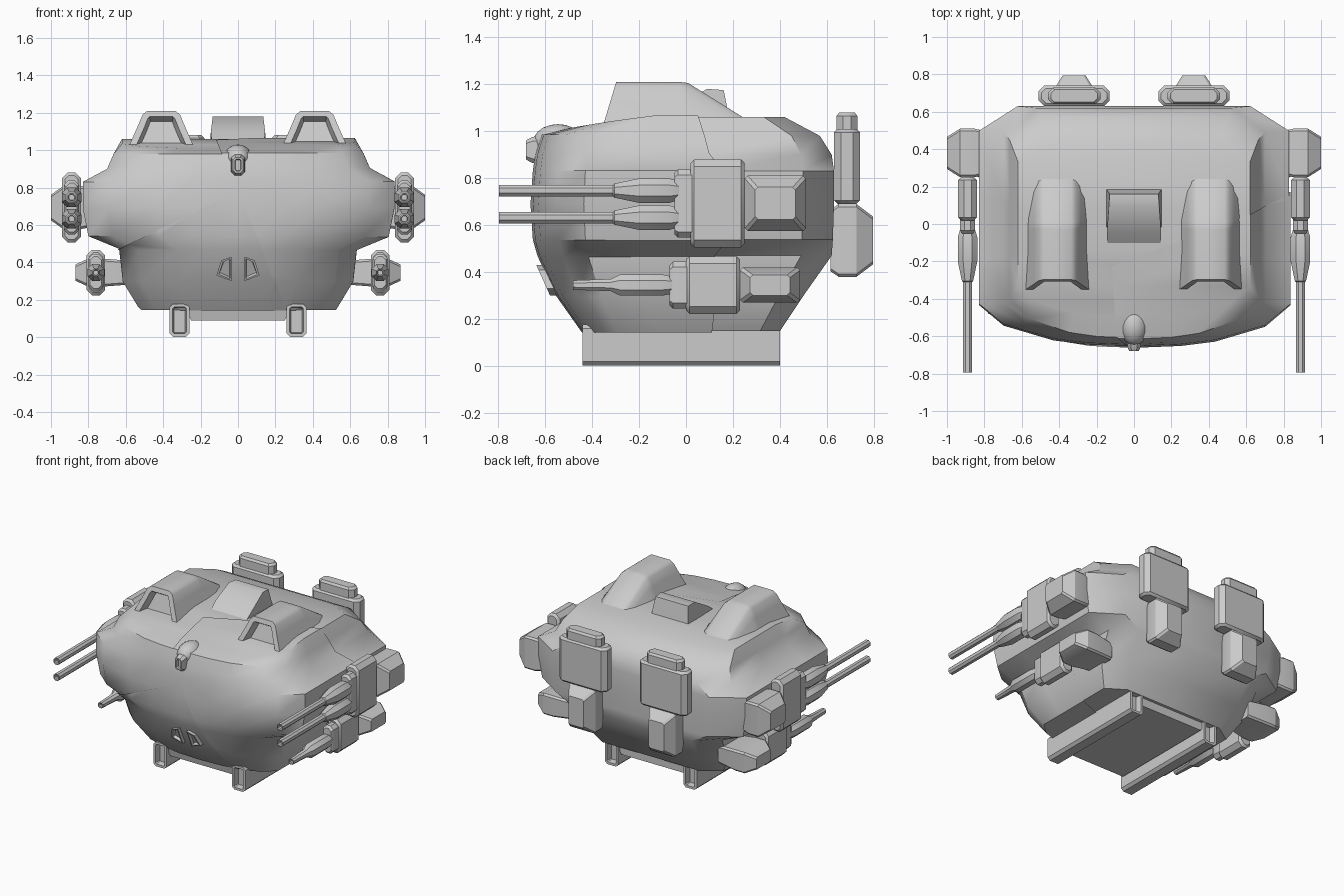
import bpy, bmesh
from mathutils import Vector

if "Cube" in bpy.data.objects:
    bpy.data.objects.remove(bpy.data.objects["Cube"])


def finish(name, bm, angle=0.6):
    bmesh.ops.recalc_face_normals(bm, faces=bm.faces)
    me = bpy.data.meshes.new(name)
    bm.to_mesh(me)
    bm.free()
    ob = bpy.data.objects.new(name, me)
    bpy.context.collection.objects.link(ob)
    bpy.ops.object.select_all(action='DESELECT')
    ob.select_set(True)
    bpy.context.view_layer.objects.active = ob
    bpy.ops.object.shade_smooth_by_angle(angle=angle)
    return ob


def loft(rings, recess=None, both=False):
    """Bridge equal-sized rings, cap ends; recess = (border, depth) of the end caps."""
    bm = bmesh.new()
    vr = [[bm.verts.new(p) for p in r] for r in rings]
    n = len(vr[0])
    for a, b in zip(vr, vr[1:]):
        for i in range(n):
            bm.faces.new((a[i], a[(i + 1) % n], b[(i + 1) % n], b[i]))
    caps = [bm.faces.new(vr[0]), bm.faces.new(vr[-1])]
    bmesh.ops.recalc_face_normals(bm, faces=bm.faces)
    if recess:
        for f in caps[:2 if both else 1]:
            bmesh.ops.inset_region(bm, faces=[f], thickness=recess[0])
            bmesh.ops.inset_region(bm, faces=[f], thickness=recess[0] * 0.4, depth=-recess[1])
    return bm


def octo(a, b, c):
    """Chamfered rectangle with half sizes a, b and chamfer c."""
    return [(a - c, -b), (a, c - b), (a, b - c), (a - c, b),
            (c - a, b), (-a, b - c), (-a, c - b), (c - a, -b)]


# Hull: stacked symmetric sections (z, half width, front, back)
SECTIONS = [(.15, .52, -.44, .40), (.30, .61, -.545, .50), (.47, .63, -.625, .62),
            (.54, .80, -.645, .625), (.69, .83, -.655, .63), (.83, .83, -.645, .63),
            (.90, .70, -.635, .62), (.98, .665, -.61, .57), (1.06, .62, -.50, .42)]
PLAN = [(0, -1), (.30, -.985), (.52, -.95), (.84, -.83), (1, -.66), (1, -.28),
        (1, .20), (1, .79), (.75, 1), (0, 1)]


def hull_mesh():
    bm = bmesh.new()
    loops = []
    for z, X, yf, yb in SECTIONS:
        half = []
        for px, py in PLAN:
            y = py * (-yf if py < 0 else yb)
            h = z - max(0, -.18 - y) * .17 if z > 1 else z
            half.append((px * X, y, h))
        left = [(-x, y, h) for x, y, h in half[-2:0:-1]]
        loops.append([bm.verts.new(p) for p in half + left])
    n, k = len(loops[0]), len(PLAN)
    for a, b in zip(loops, loops[1:]):
        for i in range(n):
            bm.faces.new((a[i], a[(i + 1) % n], b[(i + 1) % n], b[i]))
    bm.faces.new(loops[0])
    top = loops[-1]
    for i in range(k - 1):
        ids = [i, i + 1, (n - i - 1) % n, (n - i) % n]
        bm.faces.new([top[j] for j in dict.fromkeys(ids)])
    bmesh.ops.recalc_face_normals(bm, faces=bm.faces)
    return bm


finish("hull", hull_mesh(), 0.75)


# Thin armour shells following the diagonal seams
def shell(name, planes):
    bm = hull_mesh()
    bm.normal_update()
    for v in bm.verts:
        v.co += v.normal * .007
    for co, no in planes:
        bmesh.ops.bisect_plane(bm, geom=bm.verts[:] + bm.edges[:] + bm.faces[:],
                               plane_co=co, plane_no=no, clear_outer=True)
    finish(name, bm, 0.75)


seam = Vector((.88, 0, .37))
shell("right_front_armour", [((-.12, 0, 1.06), -seam), ((-.13, -.23, 1.06), (-.36, .96, .10))])
shell("lower_left_armour", [((-.12, 0, 1.06), seam), ((0, -.6, .78), (-.30, 0, .62)),
                            ((0, -.3, 0), (0, 1, 0))])

# Top humps with arched niche in front
HUMP = [(-.20, .96), (-.165, 1.04), (-.125, 1.13), (-.10, 1.19), (-.075, 1.21),
        (.075, 1.21), (.10, 1.19), (.125, 1.13), (.165, 1.04), (.20, .96)]
for s in (-1, 1):
    rings = []
    for y, lean, f in ((-.36, .3, 1), (-.03, 0, 1), (.03, -.1, .98), (.27, -.1, .38)):
        rings.append([(s * .41 + x, y + (z - 1.0) * lean, .96 + (z - .96) * f) for x, z in HUMP])
    finish("top_hump", loft(rings, recess=(.035, .05)), 0.7)

# Cockpit hatch between the humps
side = [(-.14, 1.03, .14), (-.05, 1.10, .145), (.09, 1.18, .135), (.16, 1.175, .13), (.19, 1.03, .15)]
finish("cockpit_hatch", loft([[(s * w, y, z) for y, z, w in side] for s in (-1, 1)]))

# Nose sensor
bm = bmesh.new()
bmesh.ops.create_uvsphere(bm, u_segments=16, v_segments=10, radius=1)
for v in bm.verts:
    v.co = Vector((v.co.x * .075, -.545 + v.co.y * .105, .955 + v.co.z * .075))
finish("nose_fairing", bm, 1.2)
rings = [[(x * k, y, .92 + z * k) for x, z in octo(.035, .055, .018)]
         for y, k in ((-.68, .75), (-.655, 1), (-.58, 1.2))]
finish("nose_sensor", loft(rings, recess=(.01, .02)))

# Triangular front vents
for s in (-1, 1):
    tri = [(.035, .43), (.035, .30), (.115, .33), (.09, .41)]
    rings = [[(s * x, -.61 - (z - .37) * .45 + d, z) for x, z in tri] for d in (0, .06)]
    finish("front_vent", loft(rings, recess=(.014, .02)))

# Belly block and skid rails
rings = [[(-w, y0, z), (w, y0, z), (w, .38, z), (-w, .38, z)]
         for w, y0, z in ((.25, -.41, .09), (.30, -.43, .18))]
finish("belly_block", loft(rings))
for s in (-1, 1):
    rings = [[(s * .313 + x, y, .09 + z) for x, z in octo(.053, .088, .018)] for y in (-.44, .40)]
    finish("skid_rail", loft(rings, recess=(.018, .04), both=True))


# Shared pod unit: block, neck and rear housing; place() maps (u, w, t) to the world
def pod(name, place, u0, u1, w, neck_u, neck_w, tail_u, tail_w, inner, outer, th=.05):
    def tube(part, spec):
        rings = [[place(u, b, a) for a, b in octo(ta, wb, min(ta * .6, .03))] for u, wb, ta in spec]
        finish(name + part, loft(rings), 0.6)
    e = .015
    tube("_block", [(u0, w - e, th - e), (u0 + e, w, th), (u1 - e, w, th), (u1, w - e, th - e)])
    tube("_neck", [(u1 - .02, neck_w, th * .8), (neck_u - e, neck_w, th * .8),
                   (neck_u, neck_w - e, th * .6)])
    um, ul = (u0 + tail_u) / 2, abs(u0 - tail_u) / 2
    rings = [[place(um + a, b, t) for a, b in octo(ul * k, tail_w * m, .012)]
             for t, k, m in ((inner, .85, .85), (-.035, 1, 1), (.04, 1, 1), (outer, .66, .58))]
    finish(name + "_housing", loft(rings, recess=None), 0.5)


# Gun barrel: octagonal stations (y, radius)
def barrel(name, x, z, stations):
    rings = [[(x + a, y, z + b) for a, b in octo(r, r, r * .55)] for y, r in stations]
    finish(name, loft(rings, recess=(stations[0][1] * .3, .03)), 0.6)


for s in (-1, 1):
    # Upper twin guns
    pod("upper_gun", lambda u, w, t: (s * (.89 + t), -u, .693 + w),
        -.25, -.02, .187, .05, .145, -.51, .118, -.13, .11)
    for z in (.747, .632):
        barrel("upper_gun_barrel", s * .89, z,
               [(-.795, .024), (-.31, .024), (-.305, .03), (-.20, .052), (-.07, .052), (-.03, .04)])
    # Lower single guns
    pod("lower_gun", lambda u, w, t: (s * (.76 + t), -u, .345 + w),
        -.23, .0, .122, .07, .10, -.485, .075, -.18, .11)
    barrel("lower_gun_barrel", s * .76, .345,
           [(-.48, .02), (-.32, .026), (-.28, .045), (-.10, .045), (-.05, .035)])
    # Rear thruster packs
    pod("rear_pack", lambda u, w, t: (s * .32 + w, .685 + t, u),
        .69, 1.01, .19, 1.08, .14, .38, .105, -.07, .11, th=.055)
